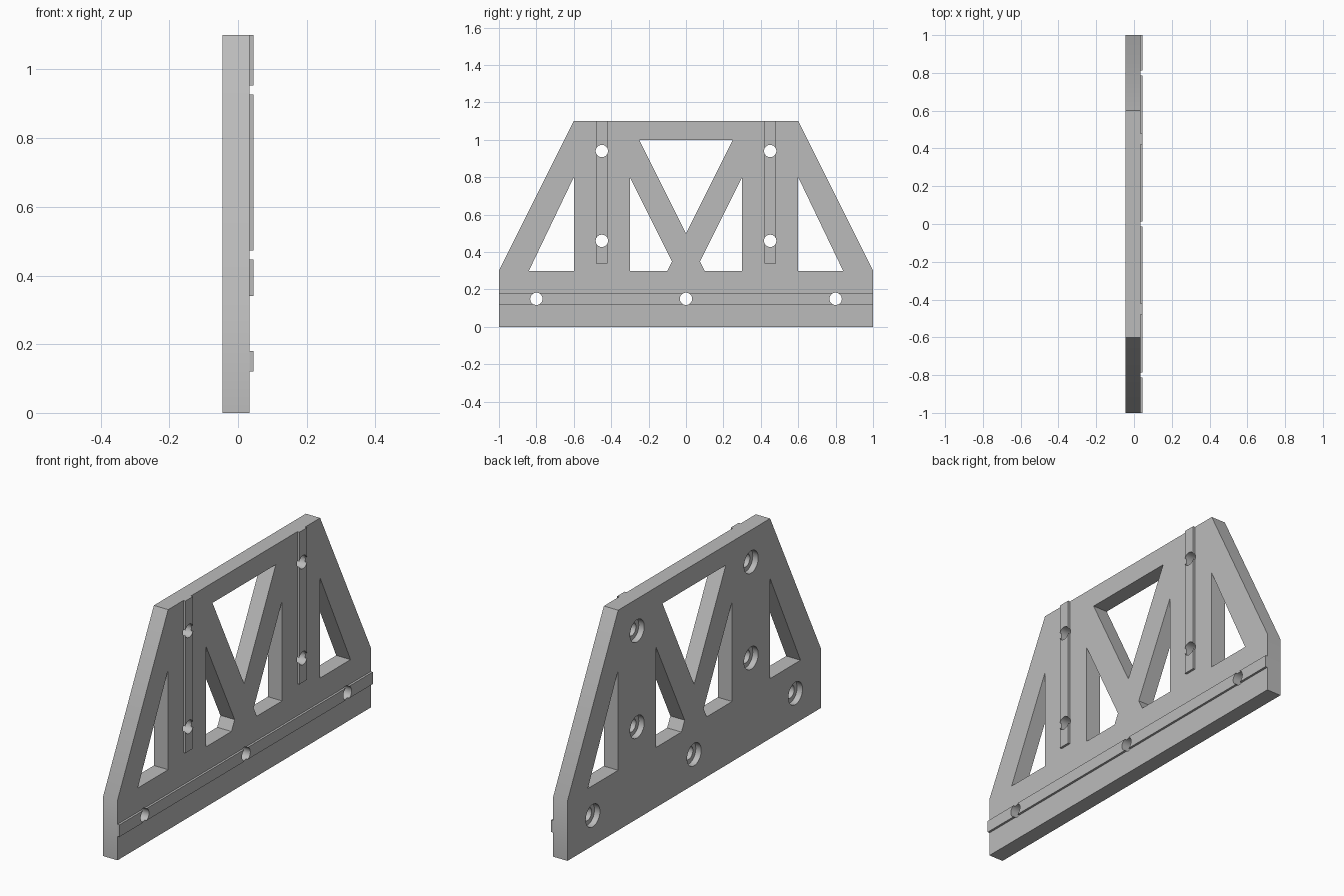
import bpy, bmesh, math

cube = bpy.data.objects.get("Cube")
if cube:
    bpy.data.objects.remove(cube, do_unlink=True)

BACK, FACE, RIB = -0.045, 0.034, 0.045   # layers along x
grey = bpy.data.materials.new("plain grey")
grey.use_nodes = True
grey.diffuse_color = (0.5, 0.5, 0.5, 1)
grey.node_tree.nodes["Principled BSDF"].inputs["Base Color"].default_value = (0.5, 0.5, 0.5, 1)


def prisms(name, outlines, x0, x1):
    """Extrude closed (y, z) outlines along x into one object."""
    bm = bmesh.new()
    for pts in outlines:
        face = bm.faces.new([bm.verts.new((x0, y, z)) for y, z in pts])
        new = bmesh.ops.extrude_face_region(bm, geom=[face])["geom"]
        bmesh.ops.translate(bm, vec=(x1 - x0, 0, 0),
                            verts=[v for v in new if isinstance(v, bmesh.types.BMVert)])
    bmesh.ops.recalc_face_normals(bm, faces=bm.faces)
    mesh = bpy.data.meshes.new(name)
    bm.to_mesh(mesh)
    bm.free()
    mesh.materials.append(grey)
    obj = bpy.data.objects.new(name, mesh)
    bpy.context.collection.objects.link(obj)
    return obj


def circle(y, z, r, n=32):
    return [(y + r * math.cos(2 * math.pi * i / n), z + r * math.sin(2 * math.pi * i / n))
            for i in range(n)]


def box(y0, y1, z0, z1):
    return [(y0, z0), (y1, z0), (y1, z1), (y0, z1)]


def mirror(pts):
    return [(-y, z) for y, z in pts]


# Truss plate and its raised ribs
half = [(1, 0), (1, 0.3), (0.6, 1.1)]
plate = prisms("truss_plate", [half + mirror(half)[::-1]], BACK, FACE)
ribs = [prisms("base_rib", [box(-1, 1, 0.12, 0.18)], FACE, RIB)]
for side, y in (("left", 0.45), ("right", -0.45)):
    ribs.append(prisms("upright_rib_" + side, [box(y - 0.03, y + 0.03, 0.34, 1.1)], FACE, RIB))

# Cutters: truss windows, bolt holes, counterbores at the back
outer = [(0.6, 0.3), (0.84, 0.3), (0.6, 0.8)]
inner = [(0.1, 0.3), (0.3, 0.3), (0.3, 0.8), (0.075, 0.35)]
middle = [(-0.25, 1), (0, 0.5), (0.25, 1)]
spots = [(y, z) for y in (-0.45, 0.45) for z in (0.46, 0.94)]
spots += [(y, 0.15) for y in (-0.8, 0, 0.8)]
windows = prisms("window_cutter", [outer, mirror(outer), inner, mirror(inner), middle], -0.2, 0.2)
holes = prisms("hole_cutter", [circle(y, z, 0.033) for y, z in spots], -0.2, 0.2)
bores = prisms("counterbore_cutter", [circle(y, z, 0.056) for y, z in spots], -0.2, BACK + 0.03)
cutters = (windows, holes, bores)

for obj in [plate] + ribs:
    bpy.ops.object.select_all(action="DESELECT")
    obj.select_set(True)
    bpy.context.view_layer.objects.active = obj
    for cutter in (cutters if obj == plate else (holes,)):
        mod = obj.modifiers.new("cut", "BOOLEAN")
        mod.operation, mod.solver, mod.object = "DIFFERENCE", "EXACT", cutter
        bpy.ops.object.modifier_apply(modifier=mod.name)
    bpy.ops.object.shade_smooth_by_angle(angle=math.radians(30))

for cutter in cutters:
    bpy.data.objects.remove(cutter, do_unlink=True)
